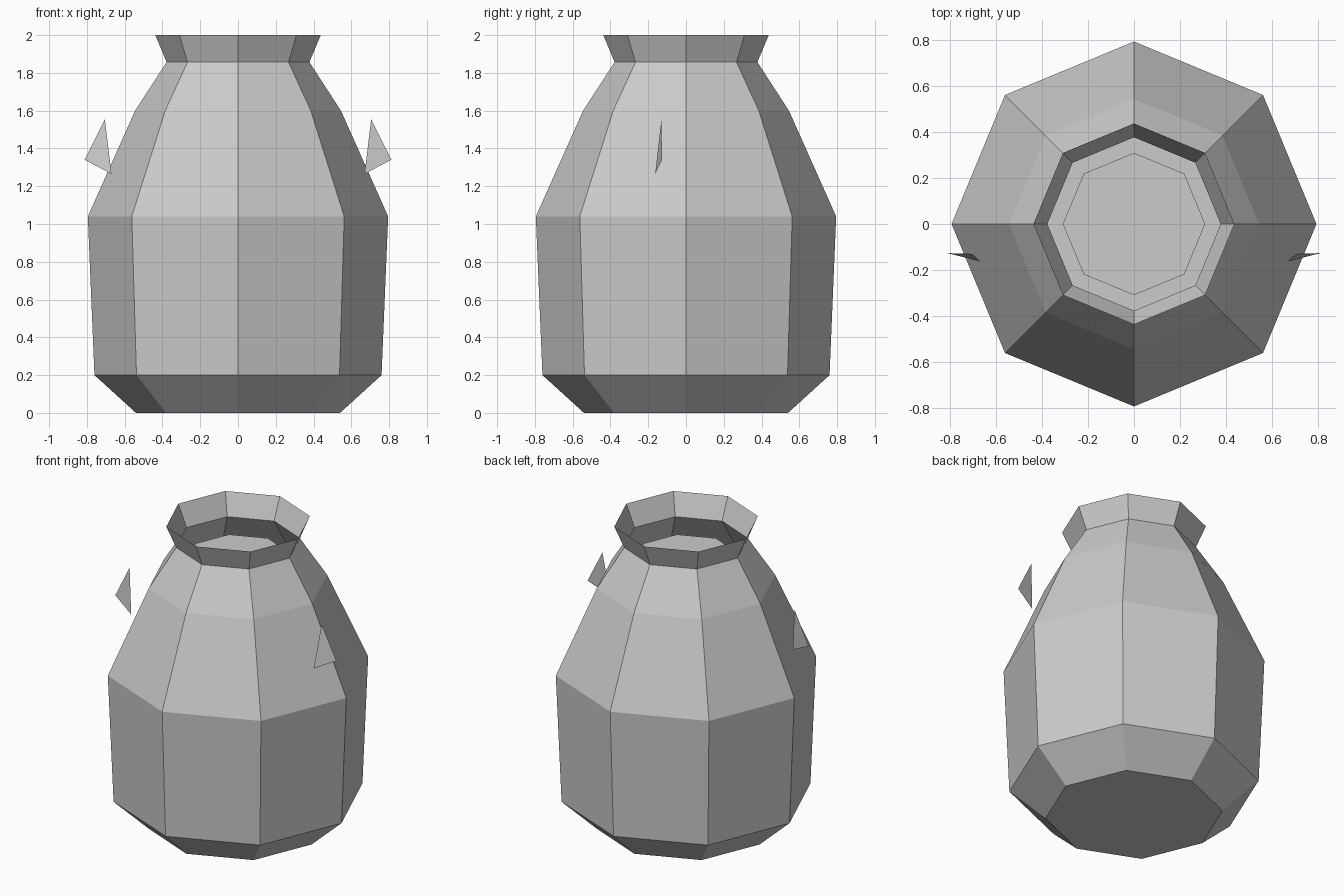
import bpy
from math import cos, sin, pi

if "Cube" in bpy.data.objects:
    bpy.data.objects.remove(bpy.data.objects["Cube"])

SIDES = 8


def add_mesh(name, verts, faces):
    mesh = bpy.data.meshes.new(name)
    mesh.from_pydata(verts, [], faces)
    obj = bpy.data.objects.new(name, mesh)
    bpy.context.collection.objects.link(obj)
    return obj


def ring(r, z):
    return [(r * cos(2 * pi * i / SIDES), r * sin(2 * pi * i / SIDES), z)
            for i in range(SIDES)]


# Pot body: single-walled octagonal shell, closed base, flared open rim
profile = [(0.54, 0), (0.76, 0.2), (0.795, 1.04),
           (0.545, 1.6), (0.378, 1.857), (0.438, 2.0)]
verts = [v for r, z in profile for v in ring(r, z)]
faces = [tuple(reversed(range(SIDES)))]
for k in range(len(profile) - 1):
    a, b = k * SIDES, (k + 1) * SIDES
    for i in range(SIDES):
        j = (i + 1) % SIDES
        faces.append((a + i, a + j, b + j, b + i))
add_mesh("pot_body", verts, faces)

# Flat surface of the contents inside the neck
add_mesh("contents_surface", ring(0.31, 1.77), [tuple(range(SIDES))])

# Small triangular lug, mirrored to both sides
lug = add_mesh("side_lugs",
               [(0.705, -0.13, 1.555), (0.67, -0.163, 1.265), (0.812, -0.127, 1.34)],
               [(0, 1, 2)])
mirror = lug.modifiers.new("mirror", 'MIRROR')
mirror.use_axis[0] = True
mirror.use_mirror_merge = False
